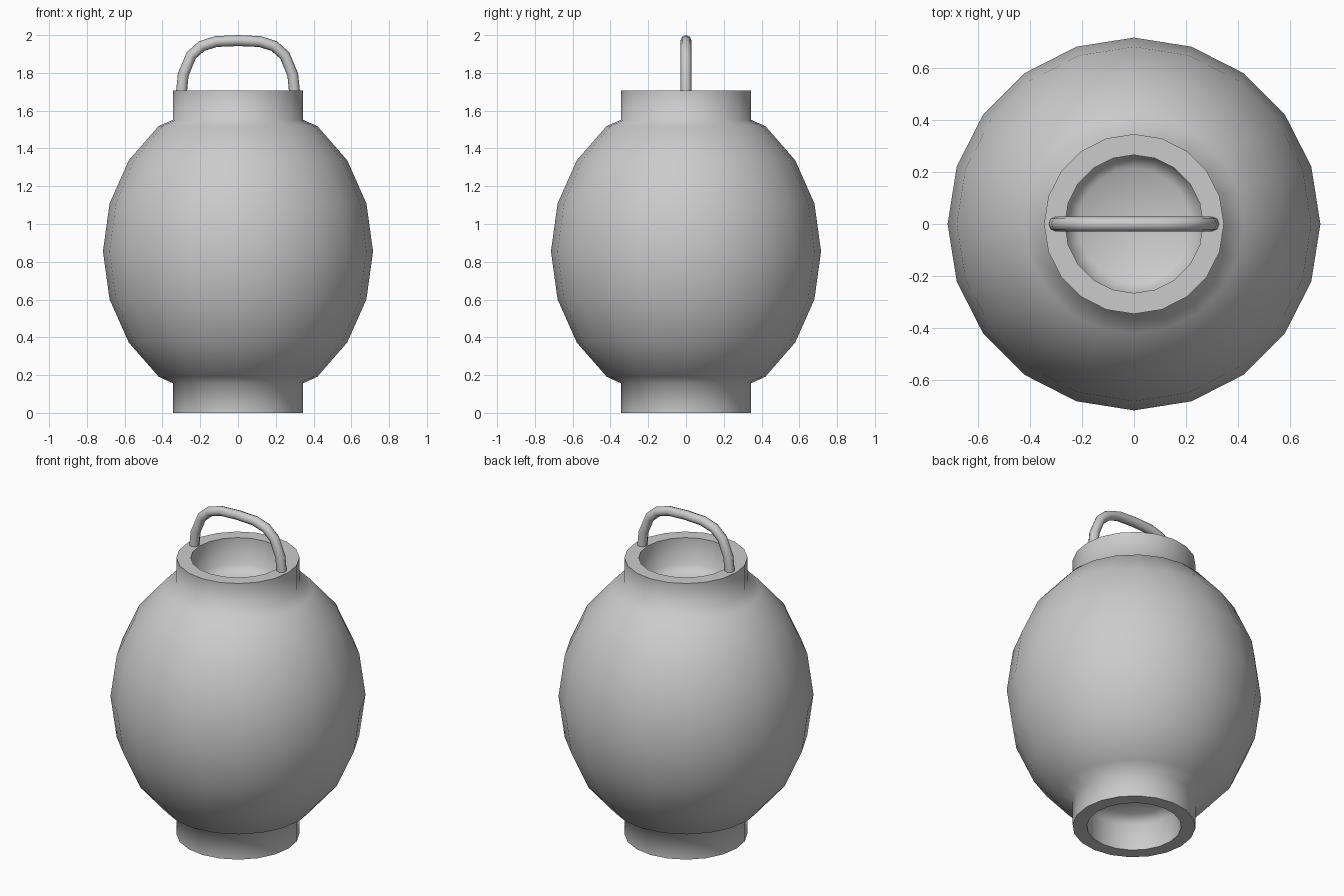
import bpy, bmesh, math

if "Cube" in bpy.data.objects:
    bpy.data.objects.remove(bpy.data.objects["Cube"])

SEG = 20
MID = 0.855          # height of the widest ring
R, H = 0.715, 0.82   # body half width and half height


def lathe(name, profile):
    """Spin a closed-end (radius, z) profile around z."""
    bm = bmesh.new()
    rings = []
    for r, z in profile:
        rings.append([bm.verts.new((r * math.cos(2 * math.pi * i / SEG),
                                    r * math.sin(2 * math.pi * i / SEG), z))
                      for i in range(SEG)])
    for a, b in zip(rings, rings[1:]):
        for i in range(SEG):
            j = (i + 1) % SEG
            bm.faces.new((a[i], a[j], b[j], b[i]))
    bm.faces.new(rings[0])
    bm.faces.new(rings[-1])
    bmesh.ops.recalc_face_normals(bm, faces=bm.faces)
    me = bpy.data.meshes.new(name)
    bm.to_mesh(me)
    bm.free()
    ob = bpy.data.objects.new(name, me)
    bpy.context.collection.objects.link(ob)
    bpy.ops.object.select_all(action='DESELECT')
    ob.select_set(True)
    bpy.context.view_layer.objects.active = ob
    bpy.ops.object.shade_smooth_by_angle(angle=math.radians(80))
    return ob


# Lantern shell: recessed collar, round body, recessed collar
collar = [(0.215, 0.205), (0.265, 0.165), (0.265, 0.0), (0.345, 0.0), (0.345, 0.157)]
body = [(R * math.cos(math.radians(a)), MID + H * math.sin(math.radians(a)))
        for a in range(-54, 55, 18)]
top = [(r, 1.708 - z) for r, z in reversed(collar)]
lathe("lantern_body", collar + body + top)

# Carrying handle: half path mirrored across x
half = [(-0.30, 1.69), (-0.29, 1.79), (-0.248, 1.892), (-0.192, 1.942), (-0.115, 1.966)]
path = half + [(0, 1.971)] + [(-x, z) for x, z in reversed(half)]
cu = bpy.data.curves.new("handle", 'CURVE')
cu.dimensions = '3D'
cu.bevel_depth = 0.029
cu.bevel_resolution = 2
cu.use_fill_caps = True
sp = cu.splines.new('POLY')
sp.points.add(len(path) - 1)
for p, (x, z) in zip(sp.points, path):
    p.co = (x, 0, z, 1)
sp.use_smooth = True
bpy.context.collection.objects.link(bpy.data.objects.new("handle", cu))
